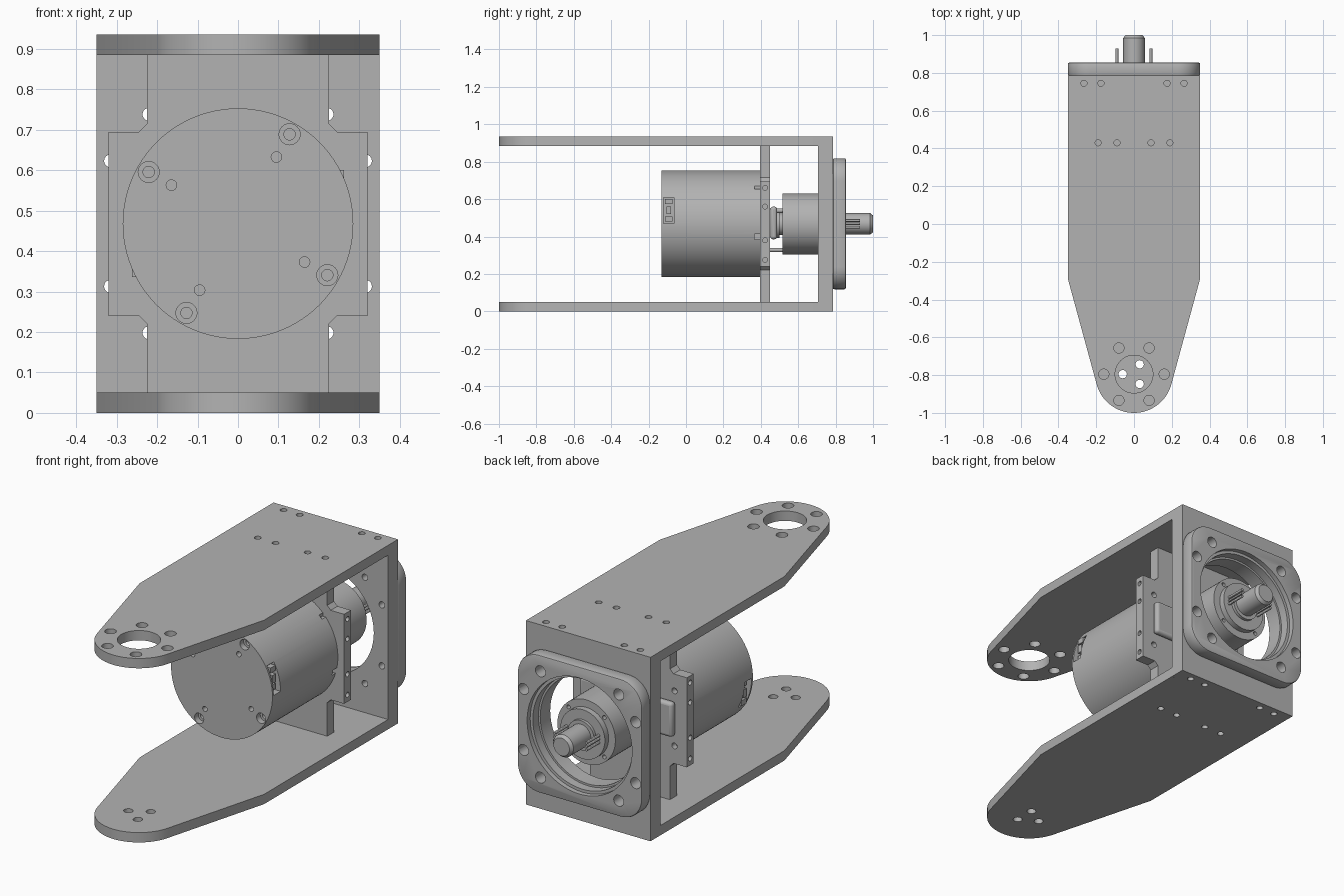
import bpy, bmesh, math
from mathutils import Matrix, Vector

cube = bpy.data.objects.get("Cube")
if cube:
    bpy.data.objects.remove(cube)

grey = bpy.data.materials.new("machined_grey")
grey.use_nodes = True
colour = (0.45, 0.45, 0.45, 1)
grey.diffuse_color = colour
grey.node_tree.nodes["Principled BSDF"].inputs["Base Color"].default_value = colour

AXIS = 0.468          # height of the motor axis
TURN = {"x": Matrix.Rotation(math.pi / 2, 4, "Y"),
        "y": Matrix.Rotation(-math.pi / 2, 4, "X"),
        "z": Matrix()}


def finish(bm, name):
    bmesh.ops.recalc_face_normals(bm, faces=bm.faces)
    mesh = bpy.data.meshes.new(name)
    bm.to_mesh(mesh)
    bm.free()
    mesh.materials.append(grey)
    ob = bpy.data.objects.new(name, mesh)
    bpy.context.collection.objects.link(ob)
    return ob


def add_box(bm, lo, hi):
    lo, hi = Vector(lo), Vector(hi)
    m = Matrix.Translation((lo + hi) / 2) @ Matrix.Diagonal((*(hi - lo), 1))
    bmesh.ops.create_cube(bm, size=1, matrix=m)


def add_cyl(bm, centre, r, depth, axis="y", sides=24, r2=None):
    m = Matrix.Translation(centre) @ TURN[axis]
    bmesh.ops.create_cone(bm, cap_ends=True, segments=sides, radius1=r,
                          radius2=r if r2 is None else r2, depth=depth, matrix=m)


def box(name, lo, hi):
    bm = bmesh.new()
    add_box(bm, lo, hi)
    return finish(bm, name)


def cyl(name, r, y0, y1, x=0, z=AXIS, sides=64):
    bm = bmesh.new()
    add_cyl(bm, (x, (y0 + y1) / 2, z), r, y1 - y0, sides=sides)
    return finish(bm, name)


def prism(name, points, start, vec):
    """Extrude a flat outline; start maps a 2D point to 3D."""
    bm = bmesh.new()
    face = bm.faces.new([bm.verts.new(start(*p)) for p in points])
    out = bmesh.ops.extrude_face_region(bm, geom=[face])
    bmesh.ops.translate(bm, vec=vec, verts=[g for g in out["geom"]
                                           if isinstance(g, bmesh.types.BMVert)])
    return finish(bm, name)


def cut(ob, holes, r, depth, axis="y", sides=24):
    """Drill round holes."""
    bm = bmesh.new()
    for h in holes:
        add_cyl(bm, h, r, depth, axis, sides)
    subtract(ob, bm)


def subtract(ob, bm):
    cutter = finish(bm, "cutter")
    cutter.hide_render = True
    mod = ob.modifiers.new("cut", "BOOLEAN")
    mod.operation, mod.solver, mod.object = "DIFFERENCE", "EXACT", cutter
    bpy.context.view_layer.objects.active = ob
    bpy.ops.object.modifier_apply(modifier=mod.name)
    bpy.data.objects.remove(cutter)


def arc(cx, cy, r, a0, a1, n):
    return [(cx + r * math.cos(math.radians(a0 + (a1 - a0) * i / n)),
             cy + r * math.sin(math.radians(a0 + (a1 - a0) * i / n)))
            for i in range(n + 1)]


# Two tapered arms with rounded tips
TIP = -0.795
outline = [(-0.35, 0.705), (-0.35, -0.29)] + arc(0, TIP, 0.205, 195, 345, 32) \
    + [(0.35, -0.29), (0.35, 0.705)]
for name, z in (("lower_arm", 0), ("upper_arm", 0.885)):
    arm = prism(name, outline, lambda x, y: (x, y, z), (0, 0, 0.05))
    cut(arm, [(s * x, 0.43, z) for s in (-1, 1) for x in (0.09, 0.19)], 0.016, 0.2, "z")
    if z:
        cut(arm, [(0, TIP, z)], 0.1, 0.2, "z", 48)
        cut(arm, [(x, y, z) for x, y in arc(0, TIP, 0.16, 0, 300, 5)], 0.027, 0.2, "z")
    else:
        cut(arm, [(x, y, z) for x, y in arc(0, TIP, 0.06, 60, 300, 2)], 0.022, 0.2, "z")

# Back plate with a round opening
bolts = [(sx * x, sz * z + AXIS) for sx in (-1, 1) for sz in (-1, 1)
         for x, z in ((0.22, 0.27), (0.315, 0.155))]
plate = box("back_plate", (-0.35, 0.705, 0), (0.35, 0.785, 0.935))
cut(plate, [(0, 0.745, AXIS)], 0.27, 0.3, sides=64)
cut(plate, [(x, 0.745, z) for x, z in bolts], 0.016, 0.3)
cut(plate, [(s * x, 0.745, z) for s in (-1, 1) for x in (0.175, 0.265)
            for z in (0, 0.935)], 0.016, 0.2, "z")

# Rounded square flange with counterbored bolt holes
R, C = 0.35, 0.12
corners = [((R - C) * sx, (R - C) * sz, a) for sx, sz, a in
           ((1, 1, 0), (-1, 1, 90), (-1, -1, 180), (1, -1, 270))]
ring = [p for x, z, a in corners for p in arc(x, z, C, a, a + 90, 10)]
flange = prism("flange", ring, lambda x, z: (x, 0.785, z + AXIS), (0, 0.07, 0))
bev = flange.modifiers.new("bevel", "BEVEL")
bev.width, bev.segments = 0.008, 2
bpy.context.view_layer.objects.active = flange
bpy.ops.object.modifier_apply(modifier="bevel")
cut(flange, [(0, 0.82, AXIS)], 0.28, 0.2, sides=64)
cut(flange, [(0, 0.855, AXIS)], 0.295, 0.05, sides=64)
cut(flange, [(x, 0.82, z) for x, z in bolts], 0.028, 0.3)

# Motor mount plate with side wings
half = [(0.225, 0.05), (0.225, 0.22), (0.245, 0.24), (0.32, 0.24),
        (0.32, 0.695), (0.245, 0.695), (0.225, 0.715), (0.225, 0.885)]
mount = prism("motor_mount", half + [(-x, z) for x, z in reversed(half)],
              lambda x, z: (x, 0.395, z), (0, 0.055, 0))
cut(mount, [(s * 0.32, 0.423, z) for s in (-1, 1)
            for z in (0.275, 0.38, 0.56, 0.66)], 0.013, 0.08, "x", 16)
cut(mount, [(s * 0.25, 0.45, z) for s in (-1, 1) for z in (0.33, 0.61)], 0.015, 0.06)

# Motor can with front screw holes, side notches and connector pockets
motor = cyl("motor_can", 0.285, -0.13, 0.395, sides=96)
spots = lambda r: [(x, -0.13, z) for x, z in arc(0, AXIS, r, 60, 330, 3)]
cut(motor, spots(0.255), 0.026, 0.06)
cut(motor, spots(0.255), 0.014, 0.14)
cut(motor, spots(0.19), 0.013, 0.06)
pockets = bmesh.new()
for s in (-1, 1):
    def side_box(bm, x0, x1, y0, y1, z0, z1):
        ends = sorted((s * x0, s * x1)), sorted((AXIS + s * z0, AXIS + s * z1))
        add_box(bm, (ends[0][0], y0, ends[1][0]), (ends[0][1], y1, ends[1][1]))
    side_box(pockets, 0.235, 0.32, -0.12, -0.065, 0.002, 0.142)
    for z in (-0.27, -0.085, 0.185):
        side_box(pockets, 0.19 if abs(z) > 0.2 else 0.2, 0.32, 0.365, 0.42, z, z + 0.03)
    plug = bmesh.new()
    for z0, z1 in ((0.012, 0.04), (0.105, 0.132)):
        side_box(plug, 0.23, 0.262, -0.112, -0.073, z0, z1)
    side_box(plug, 0.23, 0.268, -0.105, -0.08, 0.052, 0.093)
    finish(plug, "connector_right" if s > 0 else "connector_left")
subtract(motor, pockets)

# Coupling between the mount and the rear hub
bridge = box("rear_bridge", (-0.26, 0.45, 0.385), (0.26, 0.487, 0.56))
bev = bridge.modifiers.new("bevel", "BEVEL")
bev.width, bev.segments = 0.015, 3
cyl("coupling_collar", 0.075, 0.485, 0.5)
cyl("coupling_neck", 0.06, 0.495, 0.52)
for i, (x, z) in enumerate(arc(0, AXIS, 0.14, 30, 270, 2)):
    cyl(f"standoff_{i + 1}", 0.012, 0.44, 0.53, x, z, 16)

# Rear hub, stepped rings and output shaft
hub = cyl("rear_hub", 0.163, 0.515, 0.8)
cut(hub, [(x, 0.8, z) for x, z in arc(0, AXIS, 0.142, 45, 315, 3)], 0.01, 0.05)
cyl("hub_step", 0.125, 0.79, 0.83)
cyl("hub_collar", 0.075, 0.82, 0.845)
bm = bmesh.new()
add_cyl(bm, (0, 0.905, AXIS), 0.057, 0.16, sides=32)
add_cyl(bm, (0, 0.9925, AXIS), 0.057, 0.015, sides=32, r2=0.045)
finish(bm, "output_shaft")
for s in (-1, 1):
    for k in (-1, 0, 1):
        cyl(f"terminal_pin_{'right' if s < 0 else 'left'}_{k + 2}", 0.007,
            0.82, 0.93, s * 0.09, AXIS + k * 0.018, 12)

# Smooth round walls, keep machined edges sharp
for ob in bpy.context.collection.objects:
    if ob.type == "MESH" and ob.data.materials and ob.data.materials[0] == grey:
        bpy.ops.object.select_all(action="DESELECT")
        ob.select_set(True)
        bpy.context.view_layer.objects.active = ob
        bpy.ops.object.shade_smooth_by_angle(angle=math.radians(30))
